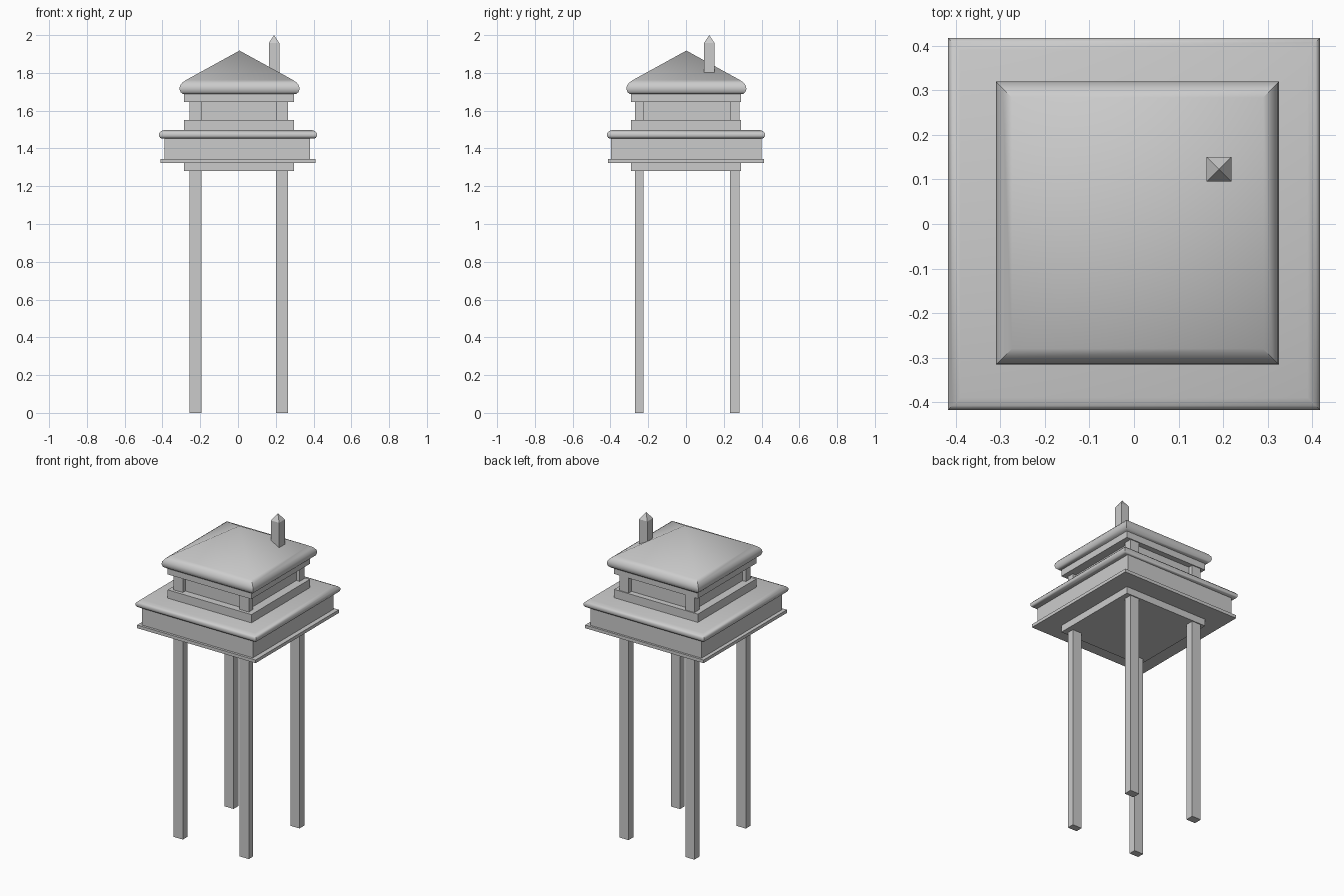
import bpy, bmesh, math

if "Cube" in bpy.data.objects:
    bpy.data.objects.remove(bpy.data.objects["Cube"])


def box(name, x0, x1, y0, y1, z0, z1):
    bm = bmesh.new()
    bmesh.ops.create_cube(bm, size=1)
    for v in bm.verts:
        v.co.x = x1 if v.co.x > 0 else x0
        v.co.y = y1 if v.co.y > 0 else y0
        v.co.z = z1 if v.co.z > 0 else z0
    return finish(name, bm)


def finish(name, bm, smooth=None):
    bmesh.ops.recalc_face_normals(bm, faces=bm.faces[:])
    me = bpy.data.meshes.new(name)
    bm.to_mesh(me)
    bm.free()
    ob = bpy.data.objects.new(name, me)
    bpy.context.collection.objects.link(ob)
    if smooth:
        bpy.ops.object.select_all(action='DESELECT')
        ob.select_set(True)
        bpy.context.view_layer.objects.active = ob
        bpy.ops.object.shade_smooth_by_angle(angle=math.radians(smooth))
    return ob


def square_stack(name, profile, cx=0, cy=0, smooth=None):
    """Square rings (half width, z) joined upward; half width 0 is an apex."""
    bm = bmesh.new()
    rings = []
    for h, z in profile:
        pts = [(-1, -1), (1, -1), (1, 1), (-1, 1)] if h else [(0, 0)]
        rings.append([bm.verts.new((cx + h * a, cy + h * b, z)) for a, b in pts])
    for lo, hi in zip(rings, rings[1:]):
        for i in range(4):
            j = (i + 1) % 4
            if len(hi) == 1:
                bm.faces.new((lo[i], lo[j], hi[0]))
            else:
                bm.faces.new((lo[i], lo[j], hi[j], hi[i]))
    bm.faces.new(rings[0][::-1])
    if len(rings[-1]) == 4:
        bm.faces.new(rings[-1])
    return finish(name, bm, smooth)


# Four legs running up through the platform as corner posts
for xn, x0, x1 in (("left", -0.257, -0.194), ("right", 0.20, 0.264)):
    for yn, y0, y1 in (("front", -0.27, -0.226), ("back", 0.233, 0.284)):
        box(f"{yn}_{xn}_leg", x0, x1, y0, y1, 0, 1.66)

# Frames below the platform, above it and under the roof
for name, z0, z1 in (("support_frame", 1.28, 1.33),
                     ("cabin_sill", 1.49, 1.55),
                     ("cabin_top_frame", 1.647, 1.70)):
    box(name, -0.285, 0.296, -0.29, 0.29, z0, z1)

# Cabin walls recessed between the posts
box("cabin_walls", -0.235, 0.242, -0.245, 0.255, 1.54, 1.66)

# Platform: lower flange, parapet and rounded top
box("platform_flange", -0.411, 0.411, -0.413, 0.413, 1.323, 1.343)
box("platform_wall", -0.388, 0.382, -0.398, 0.400, 1.34, 1.46)
square_stack("platform_top", [(0.40, 1.452), (0.411, 1.455), (0.418, 1.466),
                              (0.418, 1.480), (0.408, 1.491), (0.39, 1.498)],
             smooth=50)

# Roof with rounded eaves
square_stack("roof", [(0.300, 1.688), (0.312, 1.698), (0.318, 1.715),
                      (0.315, 1.732), (0.303, 1.748), (0.282, 1.763), (0, 1.918)],
             cx=0.008, cy=0.002, smooth=40)

# Chimney with pointed cap
square_stack("chimney", [(0.028, 1.77), (0.028, 1.958), (0, 2.0)], cx=0.191, cy=0.123)
